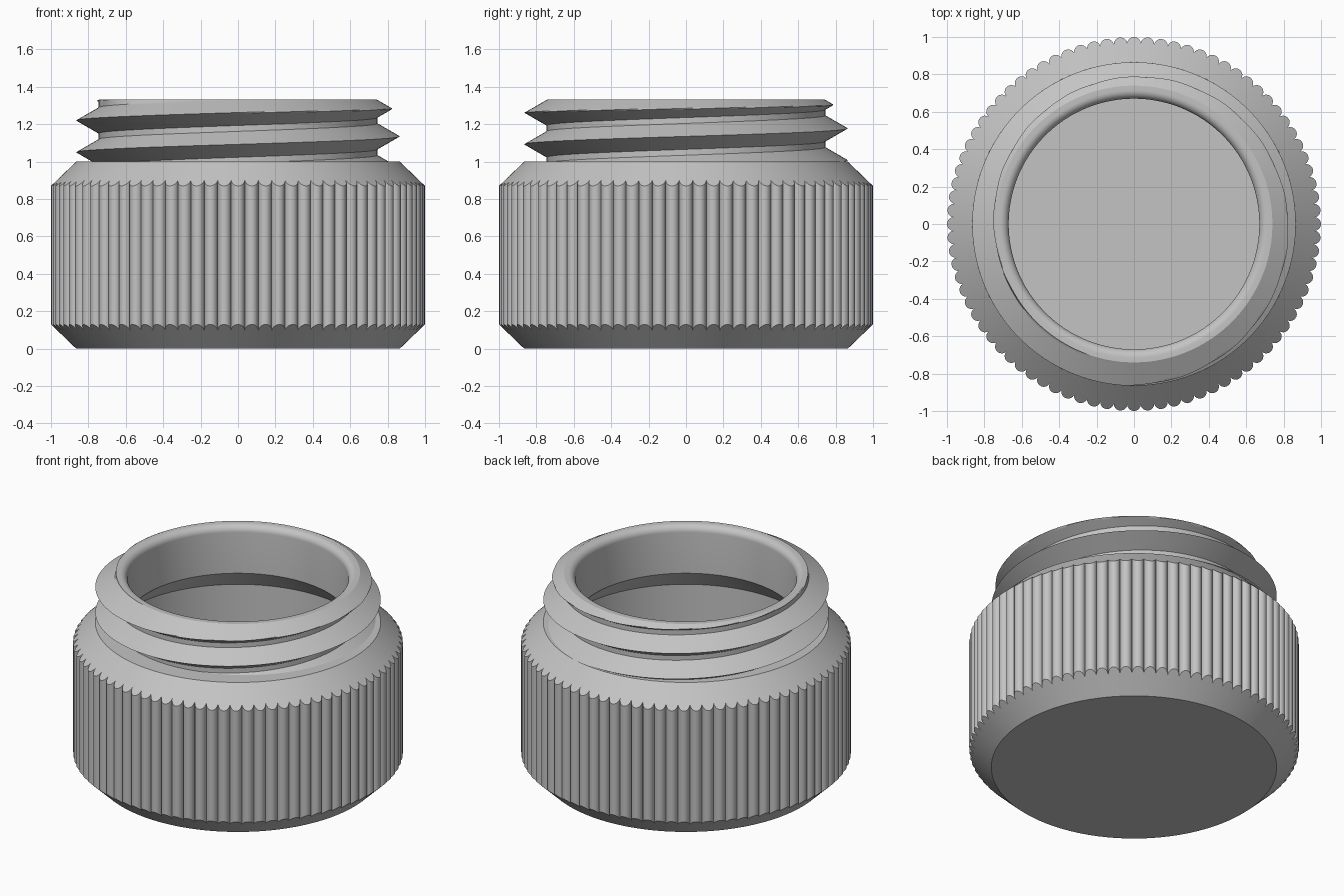
import bpy, bmesh, math

if "Cube" in bpy.data.objects:
    bpy.data.objects.remove(bpy.data.objects["Cube"])

TAU = 2 * math.pi
grey = bpy.data.materials.new("plain grey")
grey.diffuse_color = (0.55, 0.55, 0.55, 1)
grey.use_nodes = True
grey.node_tree.nodes["Principled BSDF"].inputs["Base Color"].default_value = grey.diffuse_color


def finish(bm, name):
    me = bpy.data.meshes.new(name)
    bm.to_mesh(me)
    bm.free()
    me.shade_smooth()
    me.set_sharp_from_angle(angle=math.radians(30))
    me.materials.append(grey)
    ob = bpy.data.objects.new(name, me)
    bpy.context.collection.objects.link(ob)
    return ob


def loft(rings, name, cap_first=False, cap_last=False):
    """Skin a list of closed rings (counter-clockwise from above)."""
    bm = bmesh.new()
    rows = [[bm.verts.new(p) for p in ring] for ring in rings]
    n = len(rows[0])
    for a, b in zip(rows, rows[1:]):
        for j in range(n):
            k = (j + 1) % n
            bm.faces.new((a[j], a[k], b[k], b[j]))
    if cap_first:
        bm.faces.new(rows[0][::-1])
    if cap_last:
        bm.faces.new(rows[-1])
    return finish(bm, name)


def circle(r, z, angles):
    return [(r * math.cos(a), r * math.sin(a), z) for a in angles]


# Knurled body: rounded ribs trimmed by chamfers at both ends
RIBS, SEG = 84, 10
BASE_R, CHAMFER, HEIGHT = 0.865, 0.13, 1.0
rib_r = 0.0365
outline = []
for i in range(RIBS):
    c = TAU * i / RIBS
    for s in range(SEG):
        a = math.radians(-84 + 168 * s / (SEG - 1))
        u, v = 1 - rib_r + rib_r * math.cos(a), rib_r * math.sin(a)
        outline.append((u * math.cos(c) - v * math.sin(c),
                        u * math.sin(c) + v * math.cos(c)))
angles = [math.atan2(y, x) for x, y in outline]
cut = [CHAMFER * (math.hypot(x, y) - BASE_R) / (1 - BASE_R) for x, y in outline]
loft([circle(BASE_R, 0, angles),
      [(x, y, d) for (x, y), d in zip(outline, cut)],
      [(x, y, HEIGHT - d) for (x, y), d in zip(outline, cut)],
      circle(BASE_R, HEIGHT, angles),
      circle(0.735, HEIGHT, angles)], "knurled_body", cap_first=True)

# Threaded neck: helical surface with 60 degree thread, chamfered at the rim
COLS, PITCH, TIP, ROOT, TOP = 192, 0.17, 0.865, 0.745, 1.333
SLOPE = math.sqrt(3)
flank = (TIP - ROOT) / SLOPE
STEPS = 14
offsets = [-flank + 2 * flank * i / (2 * STEPS) for i in range(2 * STEPS + 1)]
R = len(offsets)
TURNS = 5
bm = bmesh.new()
cols = []
for j in range(COLS):
    a = TAU * j / COLS
    col = []
    for t in range(TURNS):
        for o in offsets:
            z = 0.965 + PITCH * (t - 1 + j / COLS) + o
            r = min(TIP - abs(o) * SLOPE, 0.74 + (TOP - z) * SLOPE)
            col.append(bm.verts.new((r * math.cos(a), r * math.sin(a), z)))
    cols.append(col)
for j in range(COLS):
    last = j == COLS - 1
    a, b, shift = cols[j], cols[0 if last else j + 1], R if last else 0
    for i in range(R * TURNS - 1 - shift):
        bm.faces.new((a[i], b[i + shift], b[i + 1 + shift], a[i + 1]))
for z, up in ((TOP, 1), (0.995, -1)):
    bmesh.ops.bisect_plane(bm, geom=bm.verts[:] + bm.edges[:] + bm.faces[:], dist=1e-6,
                           plane_co=(0, 0, z), plane_no=(0, 0, up), clear_outer=True)
finish(bm, "threaded_neck")

# Rim and hollow inside: rounded lip, bore, undercut shoulder, wall and floor
lip = 0.045
profile = [(0.74, TOP)]
for s in range(9):
    a = math.pi / 2 * s / 8
    profile.append((0.67 + lip - lip * math.sin(a), TOP - lip + lip * math.cos(a)))
profile += [(0.67, 1.015), (0.80, 0.88), (0.80, 0.26), (0.67, 0.13)]
around = [TAU * j / COLS for j in range(COLS)]
loft([circle(r, z, around) for r, z in profile], "rim_and_inside", cap_last=True)
